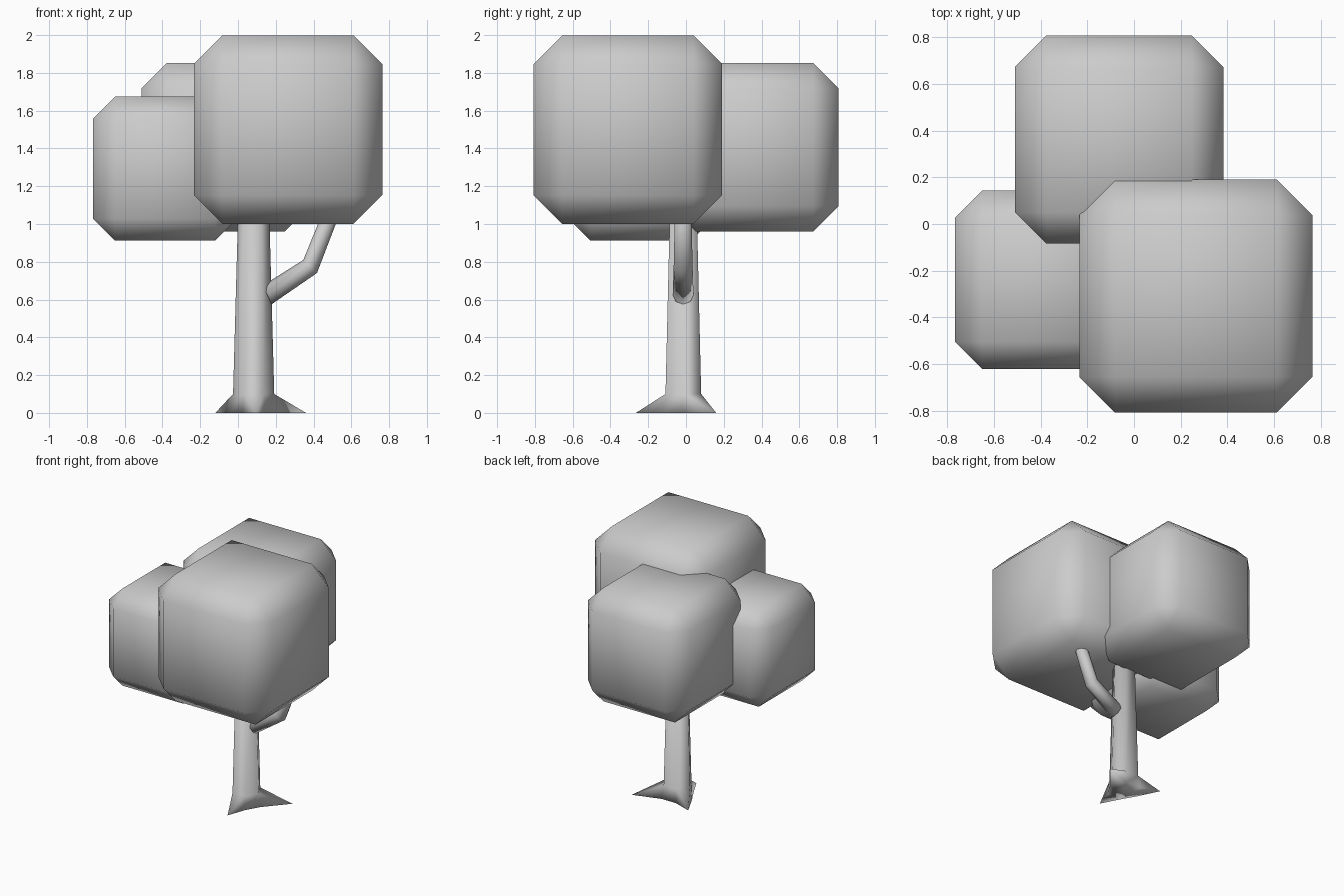
import bpy, bmesh
from math import cos, sin, pi
from mathutils import Vector

if "Cube" in bpy.data.objects:
    bpy.data.objects.remove(bpy.data.objects["Cube"])


def finish(name, bm):
    bmesh.ops.recalc_face_normals(bm, faces=bm.faces[:])
    for f in bm.faces:
        f.smooth = True
    me = bpy.data.meshes.new(name)
    bm.to_mesh(me)
    bm.free()
    ob = bpy.data.objects.new(name, me)
    bpy.context.collection.objects.link(ob)
    return ob


def foliage(name, centre, size):
    bm = bmesh.new()
    bmesh.ops.create_cube(bm, size=size)
    bmesh.ops.bevel(bm, geom=bm.edges[:], offset=0.152 * size, offset_type='OFFSET',
                    segments=1, affect='EDGES')
    finish(name, bm).location = centre


def bridge(bm, a, b):
    n = len(a)
    for i in range(n):
        j = (i + 1) % n
        bm.faces.new((a[i], a[j], b[j], b[i]))


# Three chamfered leaf blocks
foliage("foliage_front", (0.265, -0.308, 1.5), 0.998)
foliage("foliage_back", (-0.064, 0.362, 1.407), 0.893)
foliage("foliage_left", (-0.386, -0.239, 1.293), 0.763)

# Six-sided tapered trunk with three pointed roots
CX, CY, N = 0.083, -0.014, 6
bm = bmesh.new()


def ring(z, r):
    return [bm.verts.new((CX + r * cos(2 * pi * i / N), CY + r * sin(2 * pi * i / N), z))
            for i in range(N)]


base, ankle, top = ring(0, 0.125), ring(0.1, 0.109), ring(1.15, 0.08)
bridge(bm, ankle, top)
bm.faces.new(top)
tips = {0: (0.36, 0.16, 0), 2: (-0.12, 0.145, 0), 4: (0.095, -0.265, 0)}
outline = []
for i in range(N):
    j = (i + 1) % N
    outline.append(base[i])
    if i in tips:
        t = bm.verts.new(tips[i])
        outline.append(t)
        bm.faces.new((ankle[i], t, ankle[j]))
        bm.faces.new((ankle[i], base[i], t))
        bm.faces.new((ankle[j], t, base[j]))
    else:
        bm.faces.new((base[i], base[j], ankle[j], ankle[i]))
bm.faces.new(outline)
finish("trunk", bm)

# Bent side branch: (x, z, radius, ring tilt direction in x, z)
bm = bmesh.new()
path = [(0.155, 0.625, 0.055, 0.9, 0.4), (0.382, 0.775, 0.05, 0.69, 0.72),
        (0.51, 1.1, 0.043, 0.37, 0.93)]
rings = []
for x, z, r, dx, dz in path:
    side, up = Vector((0, 1, 0)), Vector((-dz, 0, dx)).normalized()
    c = Vector((x, -0.015, z))
    rings.append([bm.verts.new(c + r * (cos(a) * up + sin(a) * side))
                  for a in (2 * pi * k / 8 for k in range(8))])
for a, b in zip(rings, rings[1:]):
    bridge(bm, a, b)
bm.faces.new(rings[0])
bm.faces.new(rings[-1])
finish("branch", bm)
